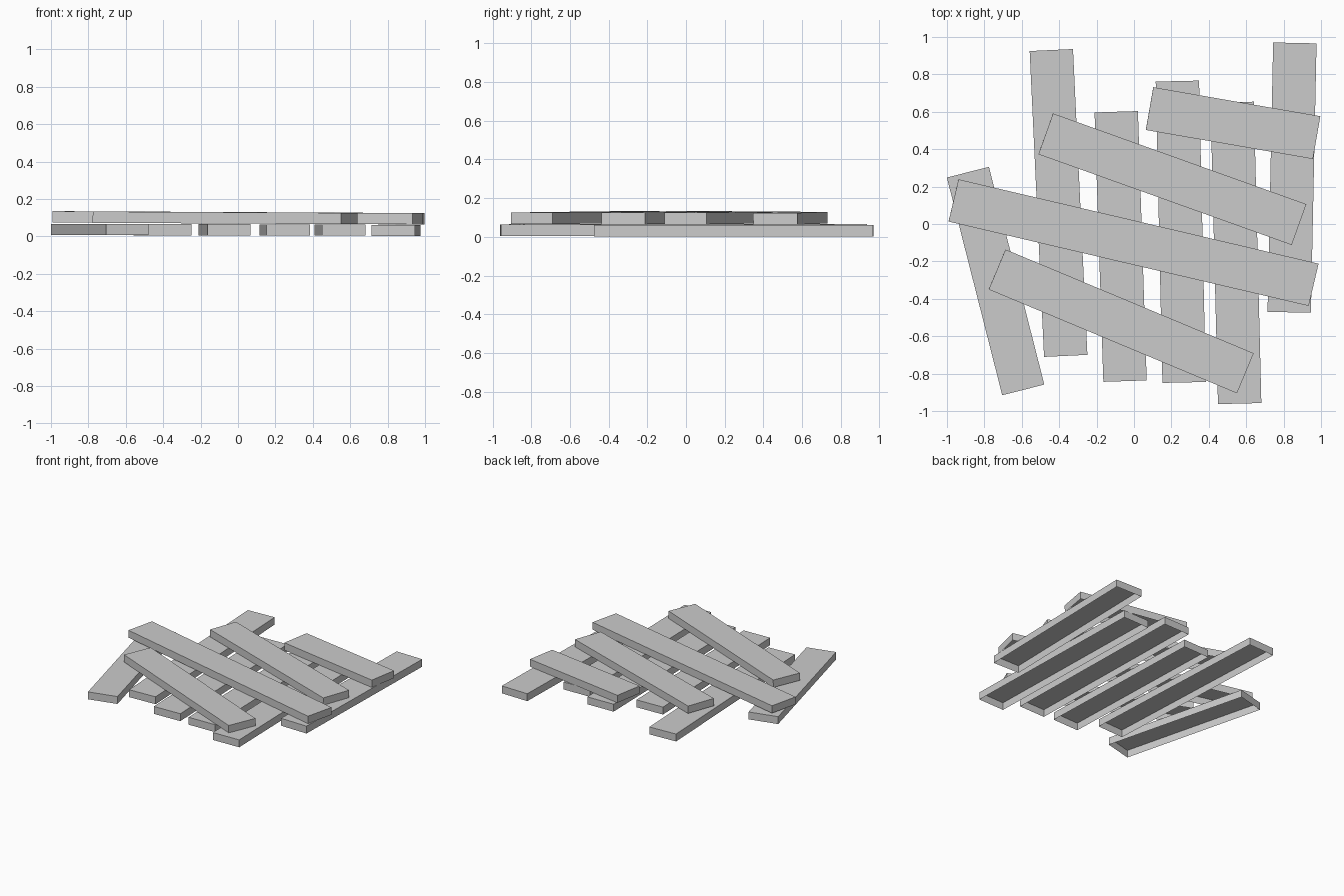
import bpy
import bmesh
from mathutils import Vector

cube = bpy.data.objects.get("Cube")
if cube:
    bpy.data.objects.remove(cube, do_unlink=True)

WIDTH, THICK = 0.232, 0.06

grey = bpy.data.materials.new("plain grey")
grey.use_nodes = True
colour = (0.6, 0.6, 0.6, 1)
grey.diffuse_color = colour
grey.node_tree.nodes["Principled BSDF"].inputs["Base Color"].default_value = colour


def plank(name, start, end):
    """Plank shell, open underneath, between the middles of its two end edges."""
    a, b = Vector(start), Vector(end)
    along = (b - a).normalized()
    side = Vector((0, 0, 1)).cross(along).normalized()
    up = along.cross(side)
    bm = bmesh.new()
    bmesh.ops.create_cube(bm, size=1)
    bottom = [f for f in bm.faces if f.normal.z < -0.5]
    bmesh.ops.delete(bm, geom=bottom, context='FACES_ONLY')
    for v in bm.verts:
        p = v.co.copy()
        v.co = (a.lerp(b, p.x + 0.5) + side * p.y * WIDTH
                + up * (p.z + 0.5) * THICK)
    mesh = bpy.data.meshes.new(name)
    bm.to_mesh(mesh)
    bm.free()
    mesh.materials.append(grey)
    bpy.context.collection.objects.link(bpy.data.objects.new(name, mesh))


# Lower layer, running front to back
lower = [
    ((-0.888, 0.277, 0.007), (-0.592, -0.887, 0.007)),
    ((-0.442, 0.930, 0.006), (-0.365, -0.705, 0.006)),
    ((-0.095, 0.600, 0.006), (-0.048, -0.840, 0.006)),
    ((0.232, 0.764, 0.005), (0.268, -0.847, 0.005)),
    ((0.525, 0.651, 0.004), (0.565, -0.960, 0.004)),
    ((0.860, 0.968, 0.002), (0.830, -0.472, 0.002)),
]
# Upper layer, lying across
upper = [
    ((0.083, 0.617, 0.069), (0.976, 0.462, 0.064)),
    ((-0.472, 0.482, 0.072), (0.882, -0.003, 0.065)),
    ((-0.965, 0.126, 0.075), (0.960, -0.325, 0.065)),
    ((-0.732, -0.243, 0.073), (0.595, -0.798, 0.066)),
]
for i, ends in enumerate(lower, 1):
    plank(f"lower_plank_{i}", *ends)
for i, ends in enumerate(upper, 1):
    plank(f"upper_plank_{i}", *ends)
